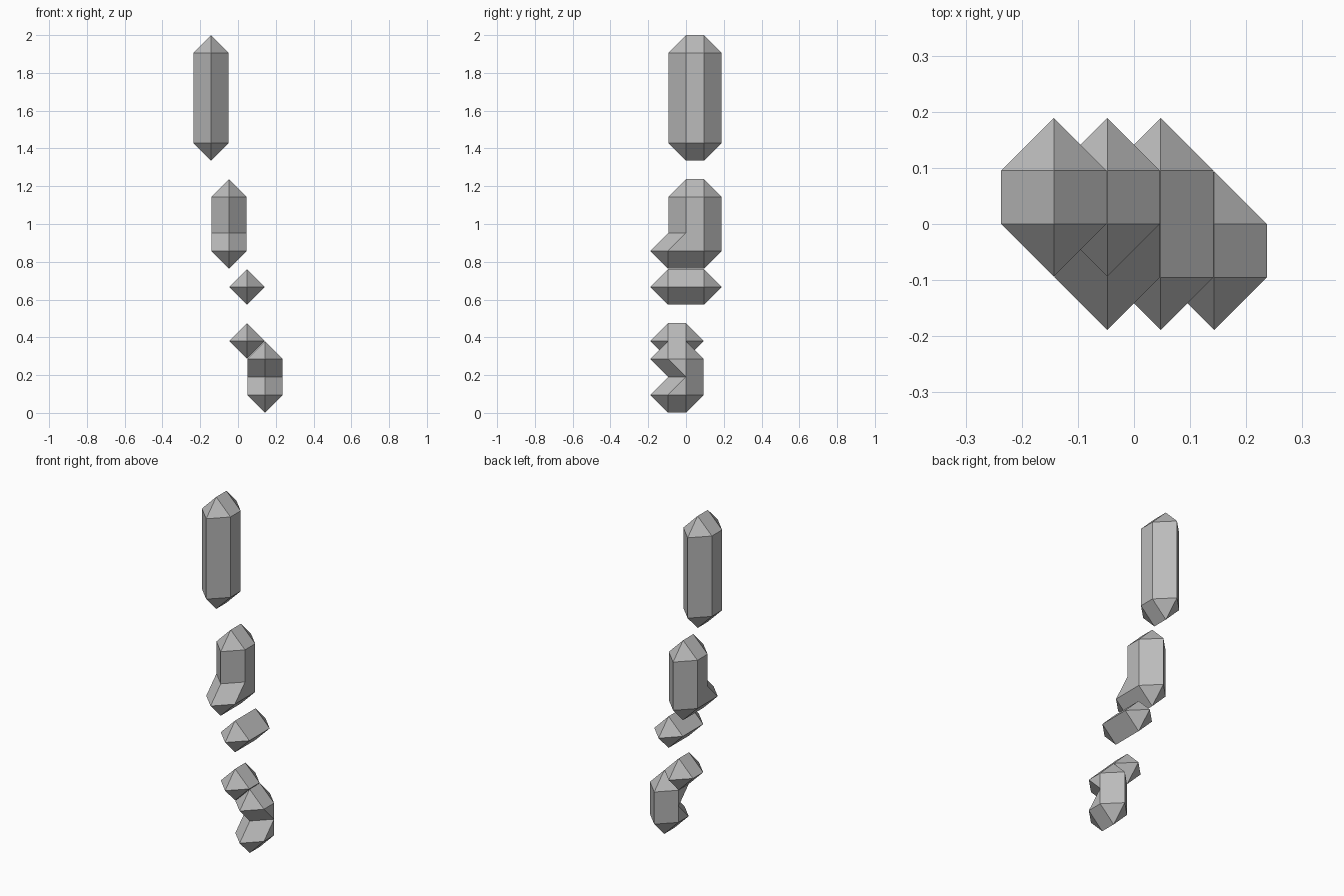
import bpy
import bmesh

if "Cube" in bpy.data.objects:
    bpy.data.objects.remove(bpy.data.objects["Cube"])

STEP = 0.0953     # lattice spacing shared by all crystals
BEVEL = 0.0937    # distance from a core point to its pointed rim
DIRS = {"F": (-1, 0), "B": (1, 0), "U": (0, 1), "D": (0, -1)}

grey = bpy.data.materials.new("plain_grey")
grey.use_nodes = True
colour = (0.5, 0.5, 0.5, 1)
grey.diffuse_color = colour
grey.node_tree.nodes["Principled BSDF"].inputs["Base Color"].default_value = colour


def crystal(name, column, profile, caps=()):
    """Rim outline in the middle plane, joined to a smaller cap on each side.
    profile: (y, z, rim directions) per core point, in lattice steps."""
    x = column * STEP
    bm = bmesh.new()
    rim = []
    for i, (y, z, dirs) in enumerate(profile):
        for d in dirs:
            dy, dz = DIRS[d]
            rim.append((i, bm.verts.new((x, y * STEP + dy * BEVEL,
                                         z * STEP + dz * BEVEL))))
    for side in (-1, 1):
        core = [bm.verts.new((x + side * BEVEL, y * STEP, z * STEP))
                for y, z, _ in profile]
        for (i, a), (j, b) in zip(rim, rim[1:] + rim[:1]):
            bm.faces.new((a, b, core[i]) if i == j else (a, b, core[j], core[i]))
        for cap in caps:
            bm.faces.new([core[i] for i in cap])
    bmesh.ops.remove_doubles(bm, verts=bm.verts, dist=0.0005)
    bmesh.ops.recalc_face_normals(bm, faces=bm.faces)
    mesh = bpy.data.meshes.new(name)
    bm.to_mesh(mesh)
    bm.free()
    mesh.materials.append(grey)
    bpy.context.collection.objects.link(bpy.data.objects.new(name, mesh))


# Tall prism at the top
crystal("top_prism", -1.5,
        [(0, 15, "FD"), (1, 15, "DB"), (1, 20, "BU"), (0, 20, "UF")],
        [range(4)])

# Shorter prism with a foot towards the front
crystal("footed_prism", -0.5,
        [(-1, 9, "FD"), (1, 9, "DB"), (1, 12, "BU"), (0, 12, "UF"), (0, 10, "F")],
        [range(5)])

# Two lying bars
crystal("long_bar", 0.5, [(-1, 7, "UFD"), (1, 7, "DBU")])
crystal("short_bar", 0.5, [(-1, 4, "UFD"), (0, 4, "DBU")])

# Base prism with a notch in its front
crystal("notched_base", 1.5,
        [(-1, 1, "FD"), (0, 1, "DB"), (0, 2, "B"),
         (0, 3, "BU"), (-1, 3, "UF"), (0, 2, "F")],
        [(0, 1, 2), (3, 4, 5)])
